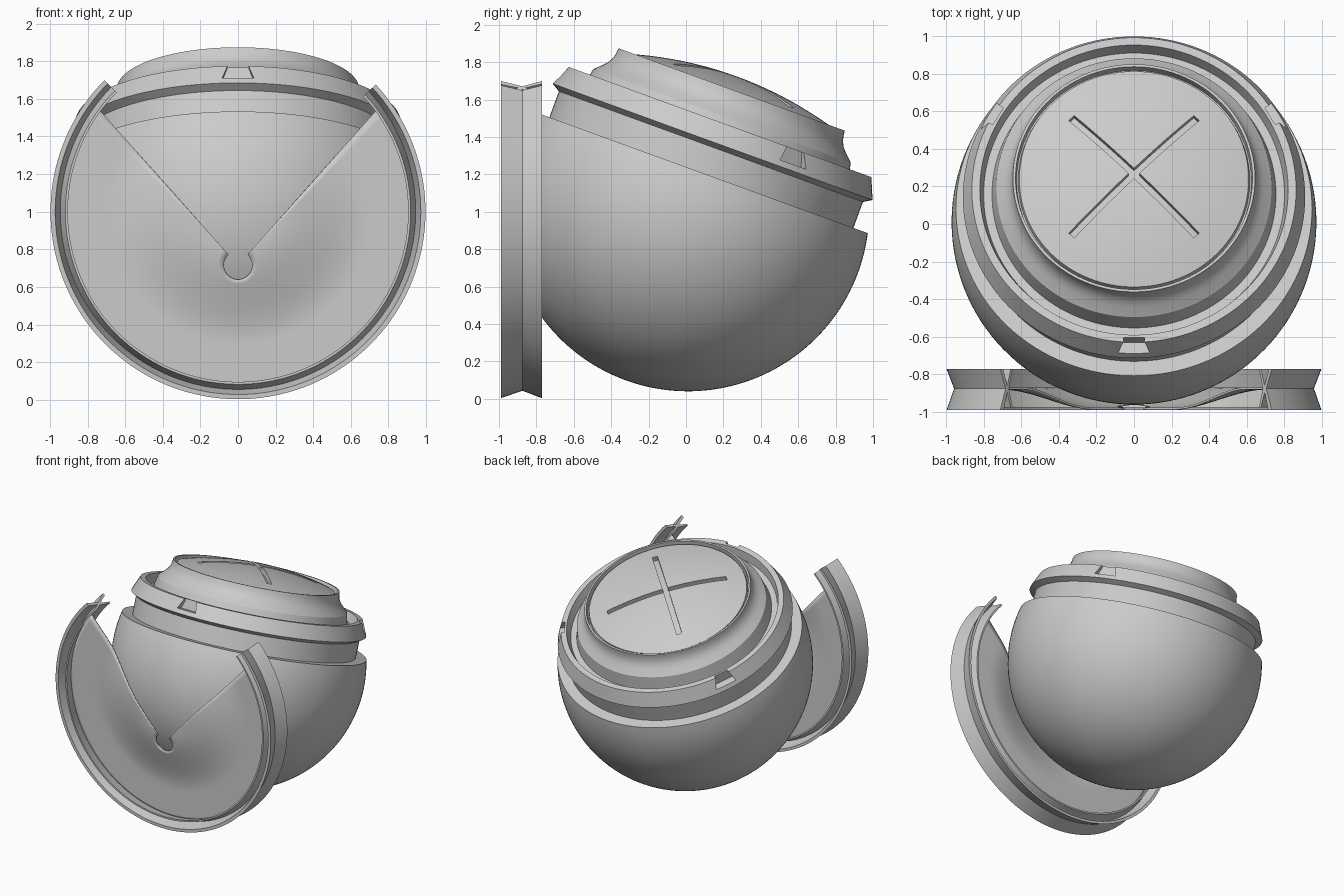
import bpy, bmesh, math
from mathutils import Matrix, Vector

cube = bpy.data.objects.get("Cube")
if cube:
    bpy.data.objects.remove(cube, do_unlink=True)

grey = bpy.data.materials.new("plain grey")
grey.use_nodes = True
grey.diffuse_color = (0.6, 0.6, 0.6, 1)
grey.node_tree.nodes["Principled BSDF"].inputs["Base Color"].default_value = (0.6, 0.6, 0.6, 1)

# Ball and lid share an axis that leans 20 degrees towards the back
TILT = Matrix.Translation((0, 0.01, 1.01)) @ Matrix.Rotation(math.radians(-20), 4, 'X')
BALL_R = 0.97
CUT = 0.212


def make_object(name, bm, matrix=Matrix.Identity(4)):
    bmesh.ops.remove_doubles(bm, verts=bm.verts, dist=1e-5)
    bmesh.ops.recalc_face_normals(bm, faces=bm.faces)
    mesh = bpy.data.meshes.new(name)
    bm.to_mesh(mesh)
    bm.free()
    mesh.materials.append(grey)
    obj = bpy.data.objects.new(name, mesh)
    obj.matrix_world = matrix
    bpy.context.collection.objects.link(obj)
    return obj


def smooth(obj, angle=28):
    bpy.ops.object.select_all(action='DESELECT')
    obj.select_set(True)
    bpy.context.view_layer.objects.active = obj
    bpy.ops.object.shade_smooth_by_angle(angle=math.radians(angle))


def lathe(name, profile, steps=128):
    """Spin (radius, height) points around the tilted axis."""
    bm = bmesh.new()
    verts = [bm.verts.new((r, 0, h)) for r, h in profile]
    edges = [bm.edges.new(pair) for pair in zip(verts, verts[1:])]
    bmesh.ops.spin(bm, geom=verts + edges, cent=(0, 0, 0), axis=(0, 0, 1),
                   angle=math.tau, steps=steps, use_merge=True)
    return make_object(name, bm, TILT)


def prism(bm, outline, offset):
    """Extrude a closed outline along an offset vector."""
    face = bm.faces.new([bm.verts.new(p) for p in outline])
    new = bmesh.ops.extrude_face_region(bm, geom=[face], use_keep_orig=True)
    bmesh.ops.translate(bm, vec=offset,
                        verts=[g for g in new["geom"] if isinstance(g, bmesh.types.BMVert)])


def cut(target, cutter):
    mod = target.modifiers.new("cut", 'BOOLEAN')
    mod.operation = 'DIFFERENCE'
    mod.solver = 'EXACT'
    mod.object = cutter
    bpy.context.view_layer.objects.active = target
    bpy.ops.object.modifier_apply(modifier=mod.name)
    bpy.data.objects.remove(cutter, do_unlink=True)


def dome(r):
    return 0.76 - 0.095 * (r / 0.62) ** 2


# Ball, sliced flat under the lid
top_angle = math.asin(CUT / BALL_R)
arc = [-math.pi / 2 + (top_angle + math.pi / 2) * i / 48 for i in range(49)]
ball = lathe("ball", [(BALL_R * math.cos(a) if i else 0, BALL_R * math.sin(a))
                      for i, a in enumerate(arc)] + [(0, CUT)])
smooth(ball)

# Lid: neck, flange, groove, upper tier, rim and domed top
lid_profile = [(0, 0.2), (0.865, 0.2), (0.865, 0.36), (0.91, 0.387), (0.862, 0.50),
               (0.82, 0.50), (0.80, 0.43), (0.755, 0.43), (0.732, 0.535), (0.69, 0.575),
               (0.668, 0.60), (0.653, 0.63), (0.646, 0.66), (0.644, 0.685),
               (0.630, 0.685), (0.624, 0.64), (0.616, 0.64)]
lid_profile += [(0.61 * (1 - i / 12), dome(0.61 * (1 - i / 12))) for i in range(13)]
lid = lathe("lid", lid_profile)

# Crossed slots that follow the dome
for turn in (45, 135):
    bm = bmesh.new()
    line = [-0.47 + 0.94 * i / 16 for i in range(17)]
    outline = [Vector((s, -0.02, dome(s) - 0.04)) for s in line]
    outline += [Vector((0.47, -0.02, 0.9)), Vector((-0.47, -0.02, 0.9))]
    prism(bm, outline, (0, 0.04, 0))
    cutter = make_object("slot_cutter", bm, TILT @ Matrix.Rotation(math.radians(turn), 4, 'Z'))
    cutter.hide_render = True
    cut(lid, cutter)

# Three tapered notches in the flange
for turn in (0, 120, 240):
    bm = bmesh.new()
    outline = [(-0.085, -1, 0.42), (0.085, -1, 0.42), (0.045, -1, 0.53), (-0.045, -1, 0.53)]
    prism(bm, outline, (0, 0.165, 0))
    cutter = make_object("notch_cutter", bm, TILT @ Matrix.Rotation(math.radians(turn), 4, 'Z'))
    cutter.hide_render = True
    cut(lid, cutter)
smooth(lid)

# Open ring of the front shield, with an X-shaped section (radius, y)
section = [(0.997, -0.99), (0.957, -0.875), (0.997, -0.77), (0.975, -0.77),
           (0.945, -0.86), (0.918, -0.77), (0.905, -0.77), (0.932, -0.875),
           (0.905, -0.975), (0.918, -0.975), (0.945, -0.895), (0.972, -0.99)]
START, END, STEPS = math.radians(47.3), math.radians(360 - 45.5), 112
bm = bmesh.new()
rows = []
for i in range(STEPS + 1):
    a = START + (END - START) * i / STEPS
    rows.append([bm.verts.new((r * math.sin(a), y, 1 + r * math.cos(a))) for r, y in section])
for p, q in zip(rows, rows[1:]):
    for j in range(len(section)):
        k = (j + 1) % len(section)
        bm.faces.new((p[j], p[k], q[k], q[j]))
bm.faces.new(rows[0])
bm.faces.new(rows[-1])
smooth(make_object("shield_ring", bm))


# Shield dish: bulges forward in the middle and has a wedge cut out of its top
def dish_y(r):
    t = min(max((r - 0.2) / 0.5, 0), 1)
    return -0.983 + 0.108 * t * t * (3 - 2 * t)


APEX_Z, HOLE_R, DISH_R, RINGS, SPOKES = 0.715, 0.075, 0.935, 28, 112
half = math.radians(41.7)
bm = bmesh.new()
rows = []
for i in range(SPOKES + 1):
    a = half + (math.tau - 2 * half) * i / SPOKES
    dx, dz = math.sin(a), math.cos(a)
    b = (APEX_Z - 1) * dz
    reach = -b + math.sqrt(b * b + DISH_R ** 2 - (APEX_Z - 1) ** 2)
    row = []
    for j in range(RINGS + 1):
        d = HOLE_R + (reach - HOLE_R) * j / RINGS
        x, z = d * dx, APEX_Z + d * dz
        row.append(bm.verts.new((x, dish_y(math.hypot(x, z - 1)), z)))
    rows.append(row)
for p, q in zip(rows, rows[1:]):
    for j in range(RINGS):
        bm.faces.new((p[j], p[j + 1], q[j + 1], q[j]))
dish = make_object("shield_dish", bm)
solid = dish.modifiers.new("thickness", 'SOLIDIFY')
solid.thickness = 0.012
solid.offset = 0
smooth(dish, 40)
